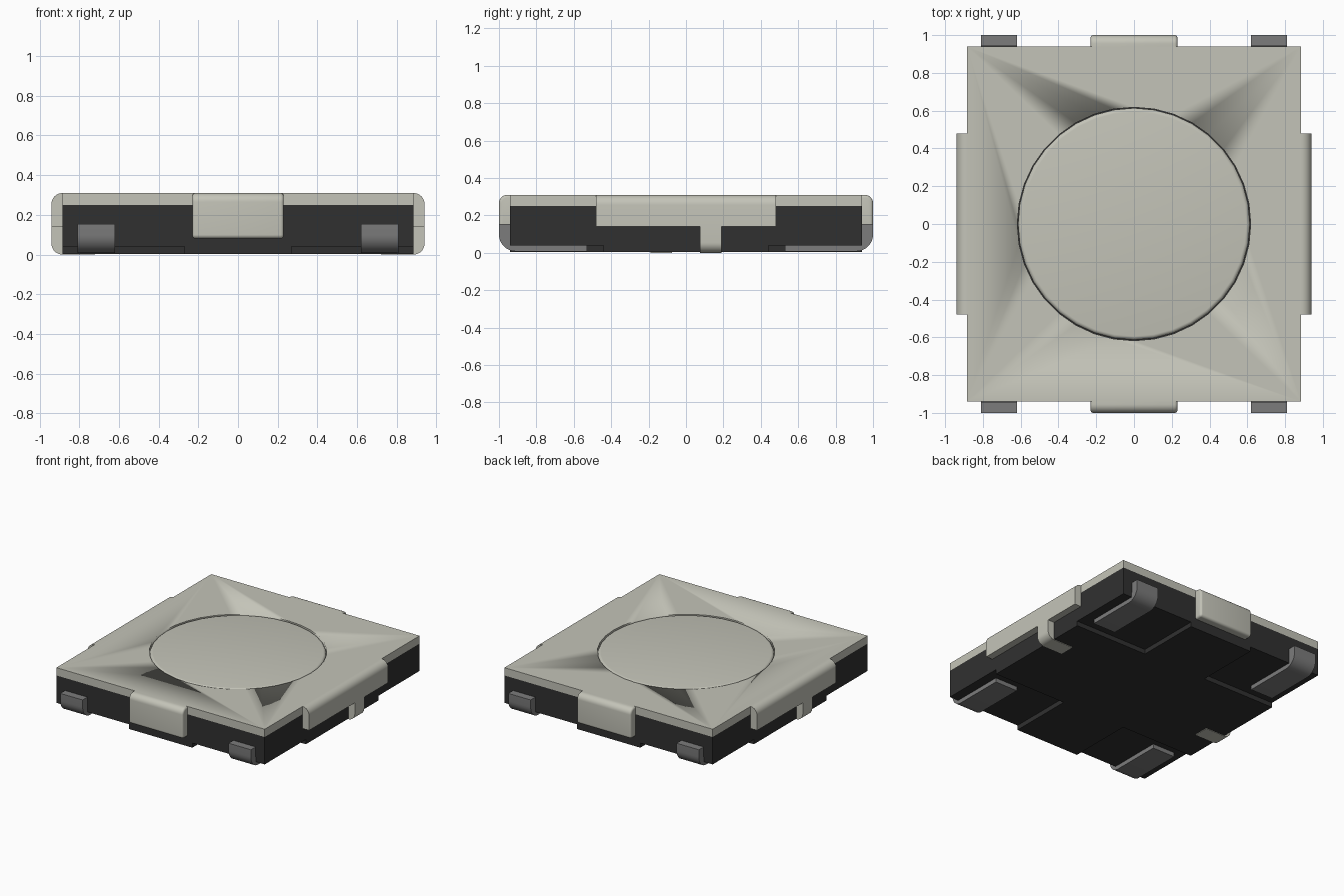
import bpy, bmesh, math
from mathutils import Vector

cube = bpy.data.objects.get("Cube")
if cube:
    bpy.data.objects.remove(cube, do_unlink=True)


def material(name, rgb, metallic=0.0):
    m = bpy.data.materials.new(name)
    m.use_nodes = True
    m.diffuse_color = (*rgb, 1)
    m.node_tree.nodes["Principled BSDF"].inputs["Base Color"].default_value = (*rgb, 1)
    return m


STEEL = material("pale_warm_steel", (0.55, 0.55, 0.48))
BLACK = material("black_plastic", (0.03, 0.03, 0.03))
GREY = material("dark_grey_metal", (0.2, 0.2, 0.2))


def rounded(corners, steps=8):
    """Outline from (u, v[, radius]) corners; right-angle corners get an arc."""
    pts = []
    for i, c in enumerate(corners):
        p = Vector(c[:2])
        if len(c) == 2:
            pts.append(p)
            continue
        a = (Vector(corners[i - 1][:2]) - p).normalized() * c[2]
        b = (Vector(corners[(i + 1) % len(corners)][:2]) - p).normalized() * c[2]
        for k in range(steps + 1):
            t = math.pi / 2 * k / steps
            pts.append(p + a * (1 - math.sin(t)) + b * (1 - math.cos(t)))
    return pts


def prism(name, outline, lo, hi, place, mat, bevel=0, where=None):
    """Extrude an outline from lo to hi; place maps (u, v, w) to x, y, z."""
    bm = bmesh.new()
    low = [bm.verts.new(place(u, v, lo)) for u, v in outline]
    high = [bm.verts.new(place(u, v, hi)) for u, v in outline]
    bm.faces.new(low)
    bm.faces.new(high)
    n = len(low)
    for i in range(n):
        j = (i + 1) % n
        bm.faces.new((low[i], low[j], high[j], high[i]))
    bmesh.ops.recalc_face_normals(bm, faces=bm.faces)
    if bevel:
        edges = [e for e in bm.edges if where(e)]
        bmesh.ops.bevel(bm, geom=edges, offset=bevel, segments=4, profile=0.5,
                        affect='EDGES', clamp_overlap=True)
    me = bpy.data.meshes.new(name)
    bm.to_mesh(me)
    bm.free()
    me.materials.append(mat)
    me.shade_smooth()
    me.set_sharp_from_angle(angle=math.radians(35))
    ob = bpy.data.objects.new(name, me)
    bpy.context.collection.objects.link(ob)
    return ob


def flat(u, v, w):
    return (u, v, w)


def rect(x, y):
    return [(-x, -y), (x, -y), (x, y), (-x, y)]


def circle(r, n=36):
    return [(r * math.cos(math.tau * i / n), r * math.sin(math.tau * i / n)) for i in range(n)]


BX, BY, MID, TOP = 0.885, 0.94, 0.25, 0.31

# Plastic body, with a cross-shaped base that leaves the corners recessed
prism("body", rect(BX, BY), 0.04, MID, flat, BLACK)
ax, ay = 0.27, 0.44
cross = [(-ax, -BY), (ax, -BY), (ax, -ay), (BX, -ay), (BX, ay), (ax, ay),
         (ax, BY), (-ax, BY), (-ax, ay), (-BX, ay), (-BX, -ay), (-ax, -ay)]
prism("base_cross", cross, 0.004, 0.04, flat, BLACK)

# Cover plate with a round opening
plate = prism("cover_plate", rect(BX, BY), MID, TOP, flat, STEEL)
cutter = prism("opening_cutter", circle(0.618), MID - 0.1, TOP + 0.1, flat, STEEL)
cutter.hide_render = True
cut = plate.modifiers.new("opening", 'BOOLEAN')
cut.object, cut.solver = cutter, 'EXACT'
bpy.context.view_layer.objects.active = plate
bpy.ops.object.modifier_apply(modifier=cut.name)
bpy.data.objects.remove(cutter, do_unlink=True)

# Flush button disc with a softened rim
prism("button_disc", circle(0.614), MID, TOP, flat, STEEL, 0.02,
      lambda e: all(v.co.z > TOP - 0.001 for v in e.verts))

# Folded clips on the front and back
clip = rounded([(BY, 0.08), (1.0, 0.08, 0.02), (1.0, TOP, 0.045), (BY, TOP)])
# Wide side clips, and the narrow tongues folded under the body
side = rounded([(BX, 0.14), (0.94, 0.14), (0.94, TOP, 0.055), (BX, TOP)])
tongue = rounded([(0.72, 0), (0.94, 0, 0.055), (0.94, 0.14), (BX, 0.14),
                  (BX, 0.03), (0.72, 0.03)])
# Bent solder legs
leg = rounded([(0.53, 0.008), (1.0, 0.008, 0.09), (1.0, 0.155), (0.942, 0.155),
               (0.942, 0.05, 0.035), (0.53, 0.05)])


def cap_edge(e):
    a, b = (v.co for v in e.verts)
    return abs(a.x - b.x) < 0.001 and max(abs(a.y), abs(b.y)) > BY + 0.001


for s, end, flank in ((-1, "front", "right"), (1, "back", "left")):
    def along_y(u, v, w):
        return (s * w, s * u, v)

    def along_x(u, v, w):
        return (s * u, s * w, v)

    prism(end + "_clip", clip, -0.23, 0.23, along_y, STEEL, 0.015, cap_edge)
    prism(flank + "_clip", side, -0.48, 0.48, along_x, STEEL)
    prism(flank + "_tongue", tongue, 0.075, 0.19, along_x, STEEL)
    for lo, hi, hand in ((0.62, 0.81, "a"), (-0.81, -0.62, "b")):
        prism(f"{end}_leg_{hand}", leg, lo, hi, along_y, GREY)
